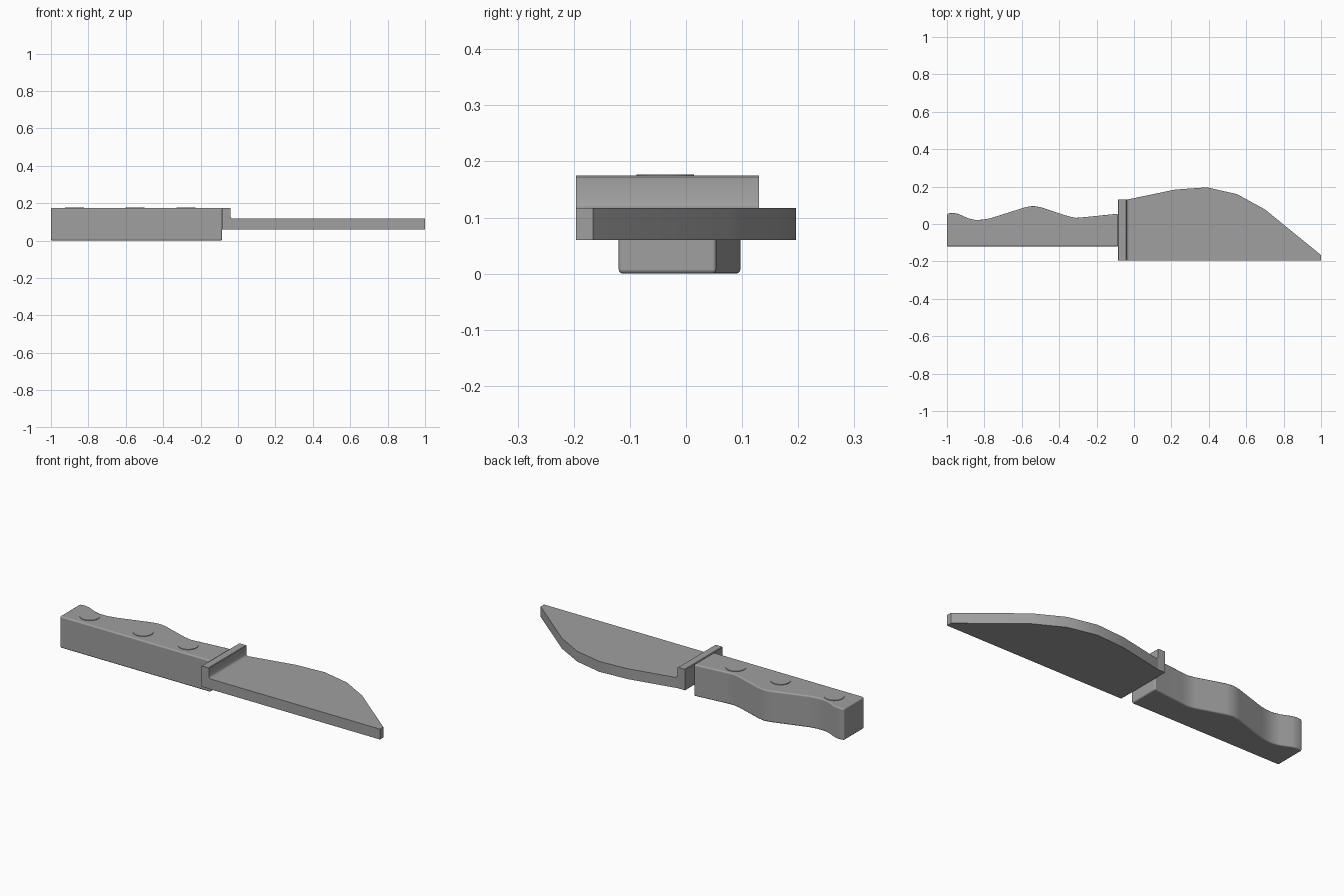
import bpy
import bmesh
from mathutils import Vector

cube = bpy.data.objects.get("Cube")
if cube:
    bpy.data.objects.remove(cube, do_unlink=True)

grey = bpy.data.materials.new("plain grey")
grey.use_nodes = True
grey.diffuse_color = (0.35, 0.35, 0.35, 1)
grey.node_tree.nodes["Principled BSDF"].inputs["Base Color"].default_value = (0.35, 0.35, 0.35, 1)


def extrude_profile(name, points, offset):
    """Make a solid by extruding a closed 3D outline along an offset."""
    bm = bmesh.new()
    face = bm.faces.new([bm.verts.new(p) for p in points])
    out = bmesh.ops.extrude_face_region(bm, geom=[face])
    moved = [g for g in out["geom"] if isinstance(g, bmesh.types.BMVert)]
    bmesh.ops.translate(bm, verts=moved, vec=Vector(offset))
    bmesh.ops.recalc_face_normals(bm, faces=bm.faces)
    mesh = bpy.data.meshes.new(name)
    bm.to_mesh(mesh)
    bm.free()
    obj = bpy.data.objects.new(name, mesh)
    bpy.context.collection.objects.link(obj)
    mesh.materials.append(grey)
    return obj


def smooth(obj, angle=0.6):
    bpy.ops.object.select_all(action="DESELECT")
    obj.select_set(True)
    bpy.context.view_layer.objects.active = obj
    bpy.ops.object.shade_smooth_by_angle(angle=angle)


# Blade: straight front edge and a curved back edge running to the tip
blade_outline = [(-0.04, -0.196), (1, -0.196), (1, -0.166), (0.70, 0.078),
                 (0.55, 0.16), (0.46, 0.18), (0.39, 0.196), (0.22, 0.184), (-0.04, 0.13)]
blade = extrude_profile("blade", [(x, y, 0.06) for x, y in blade_outline], (0, 0, 0.057))
smooth(blade)

# Guard: raised bar with a small fillet onto the blade
guard_outline = [(-0.085, 0.06), (-0.04, 0.06), (-0.04, 0.117), (-0.03, 0.117),
                 (-0.036, 0.12), (-0.04, 0.127), (-0.04, 0.172), (-0.043, 0.175),
                 (-0.082, 0.175), (-0.085, 0.172)]
guard = extrude_profile("guard", [(x, -0.196, z) for x, z in guard_outline], (0, 0.326, 0))
smooth(guard)

# Handle: flat front side, wavy finger grip on the back side
grip = [(-0.085, 0.055), (-0.27, 0.036), (-0.31, 0.033), (-0.35, 0.041),
        (-0.50, 0.09), (-0.54, 0.097), (-0.58, 0.09), (-0.77, 0.03),
        (-0.81, 0.023), (-0.85, 0.022), (-0.885, 0.03), (-0.94, 0.054),
        (-0.97, 0.06), (-1, 0.055)]
outline = [(-1, -0.12), (-0.085, -0.12)] + grip
handle = extrude_profile("handle", [(x, y, 0) for x, y in outline], (0, 0, 0.174))
handle.data.shade_smooth()
bevel = handle.modifiers.new("soft edges", "BEVEL")
bevel.width = 0.008
bevel.segments = 3
bevel.limit_method = "ANGLE"
bevel.angle_limit = 0.9
bevel.harden_normals = True

# Rivets: three shallow discs on the upper face of the handle
for i, x in enumerate((-0.875, -0.55, -0.277)):
    bpy.ops.mesh.primitive_cylinder_add(vertices=32, radius=0.051, depth=0.02,
                                        location=(x, -0.037, 0.167))
    rivet = bpy.context.object
    rivet.name = f"rivet_{i + 1}"
    rivet.data.materials.append(grey)
    smooth(rivet)
